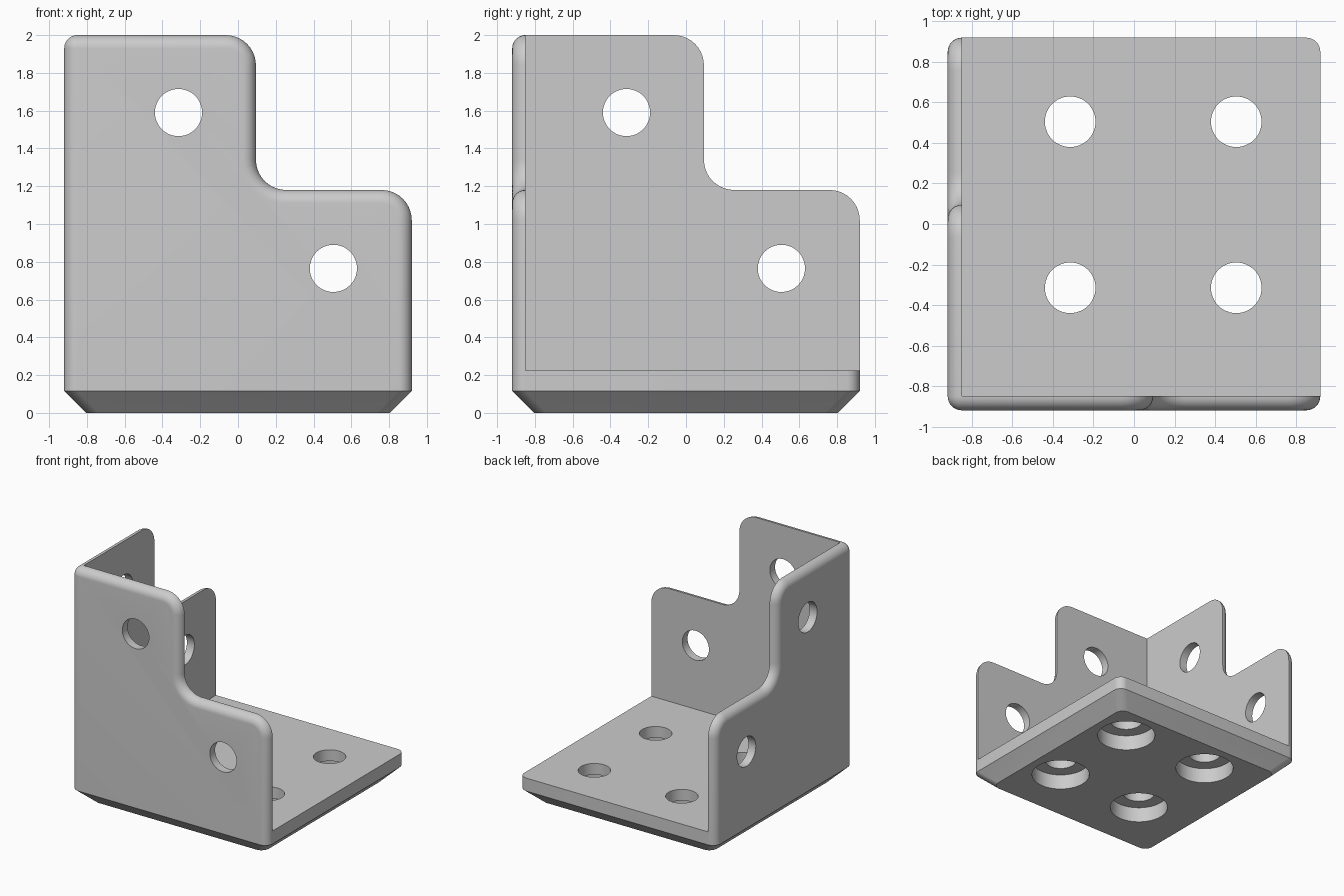
import bpy, bmesh
from math import sin, cos, radians, pi
from mathutils import Matrix

if "Cube" in bpy.data.objects:
    bpy.data.objects.remove(bpy.data.objects["Cube"])

HALF, TOP, STEP, NOTCH = 0.92, 2.0, 1.18, 0.095   # outer sizes of the bracket
WALL, BIG, FLOOR = 0.07, 0.16, 0.225              # wall thickness, profile radius, plate top
INNER = -HALF + WALL
SEG = 10

grey = bpy.data.materials.new("grey")
grey.use_nodes = True
colour = (0.6, 0.6, 0.6, 1)
grey.diffuse_color = colour
grey.node_tree.nodes["Principled BSDF"].inputs["Base Color"].default_value = colour


def arc(cx, cy, r, a0, a1):
    angles = [radians(a0 + (a1 - a0) * i / SEG) for i in range(SEG + 1)]
    return [(cx + r * cos(a), cy + r * sin(a)) for a in angles]


def make_object(name, bm):
    bmesh.ops.remove_doubles(bm, verts=bm.verts, dist=1e-5)
    bmesh.ops.recalc_face_normals(bm, faces=bm.faces)
    mesh = bpy.data.meshes.new(name)
    bm.to_mesh(mesh)
    bm.free()
    mesh.materials.append(grey)
    obj = bpy.data.objects.new(name, mesh)
    bpy.context.collection.objects.link(obj)
    return obj


def loft(name, rings):
    """Skin a stack of equal-length rings and cap both ends."""
    bm = bmesh.new()
    loops = [[bm.verts.new(p) for p in ring] for ring in rings]
    for a, b in zip(loops, loops[1:]):
        for i in range(len(a)):
            j = (i + 1) % len(a)
            bm.faces.new((a[i], a[j], b[j], b[i]))
    bm.faces.new(loops[0])
    bm.faces.new(loops[-1])
    return make_object(name, bm)


def stepped_outline(d, owns_corner):
    """Stepped wall profile, inset by d; one wall carries the shared corner."""
    pts = [(HALF - d, FLOOR)]
    pts += arc(HALF - BIG, STEP - BIG, BIG - d, 0, 90)
    pts += arc(NOTCH + BIG, STEP + BIG, BIG + d, 270, 180)
    pts += arc(NOTCH - BIG, TOP - BIG, BIG - d, 0, 90)
    if owns_corner:
        pts += arc(INNER, TOP - WALL, WALL - d, 90, 180)
        pts.append((-HALF + d, FLOOR))
    else:
        pts += [(INNER, TOP - d), (INNER, FLOOR)]
    return pts


def wall(name, owns_corner, place):
    rings = []
    for i in range(SEG + 1):
        t = i / SEG * pi / 2
        outline = stepped_outline(WALL * (1 - cos(t)), owns_corner)
        rings.append([place(u, INNER - WALL * sin(t), v) for u, v in outline])
    return loft(name, rings)


def plate_ring(half, z):
    c = half - WALL
    pts = (arc(c, c, WALL, 0, 90) + arc(-c, c, WALL, 90, 180)
           + arc(-c, -c, WALL, 180, 270) + arc(c, -c, WALL, 270, 360))
    return [(x, y, z) for x, y in pts]


def boolean(target, other, operation):
    mod = target.modifiers.new(operation.lower(), 'BOOLEAN')
    mod.operation, mod.solver, mod.object = operation, 'EXACT', other
    bpy.context.view_layer.objects.active = target
    bpy.ops.object.modifier_apply(modifier=mod.name)
    bpy.data.objects.remove(other)


def drill(target, x, y, z, radius, depth, axis):
    bm = bmesh.new()
    bmesh.ops.create_cone(bm, cap_ends=True, segments=48, radius1=radius,
                          radius2=radius, depth=depth)
    turn = {'X': Matrix.Rotation(pi / 2, 4, 'Y'), 'Y': Matrix.Rotation(pi / 2, 4, 'X'),
            'Z': Matrix.Identity(4)}[axis]
    bm.transform(Matrix.Translation((x, y, z)) @ turn)
    cutter = make_object("hole_cutter", bm)
    cutter.hide_render = True
    boolean(target, cutter, 'DIFFERENCE')


# Base plate with a chamfered underside, and the two stepped walls
bracket = loft("corner_bracket", [plate_ring(0.805, 0), plate_ring(HALF, 0.115),
                                  plate_ring(HALF, FLOOR)])
front_wall = wall("front_wall", True, lambda u, w, v: (u, w, v))
side_wall = wall("side_wall", False, lambda u, w, v: (w, u, v))
boolean(bracket, front_wall, 'UNION')
boolean(bracket, side_wall, 'UNION')

# Screw holes: two per wall, four counterbored ones in the plate
NEAR, FAR, HOLE = -0.315, 0.505, 0.125
for u, z in ((NEAR, 1.59), (FAR, 0.765)):
    drill(bracket, u, -HALF, z, HOLE, 0.3, 'Y')
    drill(bracket, -HALF, u, z, HOLE, 0.3, 'X')
for x in (NEAR, FAR):
    for y in (NEAR, FAR):
        drill(bracket, x, y, 0.1, HOLE, 0.4, 'Z')
        drill(bracket, x, y, 0, 0.23, 0.26, 'Z')

# Clean up flat seams and smooth the rounded edges
bm = bmesh.new()
bm.from_mesh(bracket.data)
bmesh.ops.remove_doubles(bm, verts=bm.verts, dist=1e-4)
bmesh.ops.dissolve_limit(bm, angle_limit=radians(0.5), verts=bm.verts, edges=bm.edges)
bm.to_mesh(bracket.data)
bm.free()
bpy.ops.object.select_all(action='DESELECT')
bracket.select_set(True)
bpy.context.view_layer.objects.active = bracket
bpy.ops.object.shade_smooth_by_angle(angle=radians(30))
